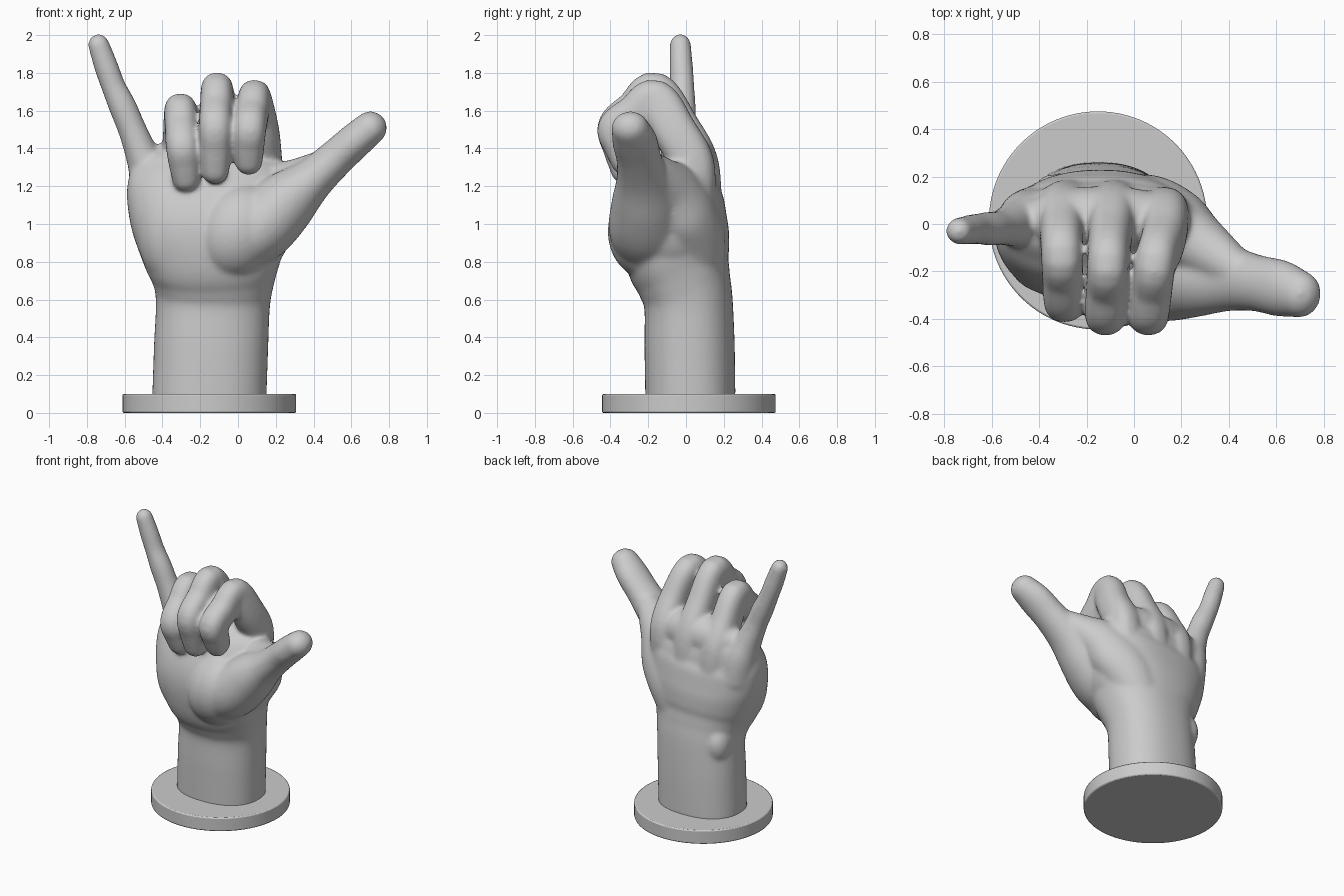
import bpy, bmesh, math
from mathutils import Vector, Matrix

if "Cube" in bpy.data.objects:
    bpy.data.objects.remove(bpy.data.objects["Cube"])


def spline(pts, steps):
    # Catmull-Rom through rows of numbers
    out = []
    n = len(pts)
    for i in range(n - 1):
        p = [pts[max(i - 1, 0)], pts[i], pts[i + 1], pts[min(i + 2, n - 1)]]
        for s in range(steps):
            t = s / steps
            out.append([0.5 * (2 * b + (c - a) * t + (2 * a - 5 * b + 4 * c - d) * t * t
                               + (3 * b - a - 3 * c + d) * t ** 3) for a, b, c, d in zip(*p)])
    out.append(list(pts[-1]))
    return out


def loft(bm, pts, ref, power=2.0, cap=1.0, steps=6, sides=32):
    # rows: x, y, z, half width along ref, half width across
    rows = spline(pts, steps)
    cs = [Vector(r[:3]) for r in rows]
    rings = []
    for i, r in enumerate(rows):
        t = (cs[min(i + 1, len(cs) - 1)] - cs[max(i - 1, 0)]).normalized()
        rings.append((cs[i], t, r[3], r[4]))
    c, t, a, b = rings[-1]
    for k in range(1, 7):  # rounded tip
        g = math.radians(k * 13.5)
        rings.append((c + t * min(a, b) * cap * math.sin(g), t, a * math.cos(g), b * math.cos(g)))
    loops = []
    for c, t, a, b in rings:
        w = t.cross(Vector(ref)).normalized()
        u = w.cross(t)
        loop = []
        for j in range(sides):
            g = 2 * math.pi * j / sides
            cx, sy = math.cos(g), math.sin(g)
            px = math.copysign(abs(cx) ** (2 / power), cx) * a
            py = math.copysign(abs(sy) ** (2 / power), sy) * b
            loop.append(bm.verts.new(c + u * px + w * py))
        loops.append(loop)
    for l0, l1 in zip(loops, loops[1:]):
        for j in range(sides):
            k = (j + 1) % sides
            bm.faces.new((l0[j], l0[k], l1[k], l1[j]))
    bm.faces.new(loops[0][::-1])
    bm.faces.new(loops[-1])


def blob(bm, loc, size, tilt=0.0):
    m = Matrix.Translation(loc) @ Matrix.Rotation(tilt, 4, 'Y') @ Matrix.Diagonal((*size, 1))
    bmesh.ops.create_uvsphere(bm, u_segments=32, v_segments=20, radius=1, matrix=m)


bm = bmesh.new()

# forearm and palm: z, x min, x max, y min, y max
arm = [(0.06, -.455, .15, -.215, .262), (0.35, -.445, .16, -.22, .258), (0.58, -.435, .17, -.222, .248),
       (0.70, -.455, .195, -.262, .238), (0.82, -.505, .235, -.32, .232), (1.0, -.565, .275, -.335, .225),
       (1.18, -.59, .275, -.265, .205), (1.28, -.575, .245, -.18, .178), (1.34, -.53, .20, -.12, .155)]
loft(bm, [((a + b) / 2, (c + d) / 2, z, (b - a) / 2, (d - c) / 2) for z, a, b, c, d in arm],
     (1, 0, 0), power=2.3, cap=0.2, sides=48)

# palm pads, knuckle ridge and wrist bone
blob(bm, (.0, -.2, .96), (.22, .215, .26), .45)
blob(bm, (.11, -.07, .91), (.15, .2, .24), .6)
blob(bm, (-.355, -.12, .96), (.185, .175, .3), -.1)
blob(bm, (-.13, .02, 1.33), (.37, .14, .15))
blob(bm, (-.345, .11, .61), (.085, .1, .13))

# thumb
loft(bm, [(0, -.16, .87, .2, .15), (.12, -.2, .98, .21, .18), (.26, -.215, 1.12, .18, .165),
          (.40, -.23, 1.24, .14, .115), (.52, -.25, 1.35, .12, .1), (.62, -.272, 1.44, .12, .095),
          (.70, -.297, 1.508, .1, .089)], (0, 1, 0))

# web between thumb and index knuckle
loft(bm, [(-.06, .07, .66, .13, .14), (.05, .04, .90, .17, .18), (.14, -.005, 1.06, .165, .2),
          (.23, -.06, 1.17, .14, .165), (.33, -.125, 1.24, .115, .115), (.45, -.205, 1.32, .08, .075)],
     (0, 1, 0))

# little finger
loft(bm, [(-.42, .03, 1.08, .13, .13), (-.46, .02, 1.24, .115, .12), (-.505, 0, 1.36, .09, .097),
          (-.56, -.015, 1.5, .076, .075), (-.61, -.02, 1.62, .074, .072), (-.66, -.02, 1.73, .065, .065),
          (-.70, -.025, 1.84, .064, .062), (-.738, -.03, 1.95, .057, .057)], (1, 0, 0))

# curled fingers: path points x, y, z with a shared thickness taper
widths = [(.11, .12), (.105, .12), (.096, .117), (.09, .116), (.09, .107), (.09, .102), (.086, .094), (.076, .088)]
curled = [
    [(.11, .03, 1.12), (.13, .03, 1.32), (.125, -.06, 1.49), (.09, -.165, 1.65), (.075, -.27, 1.578),
     (.062, -.367, 1.505), (.057, -.345, 1.42), (.057, -.31, 1.335)],
    [(-.08, .07, 1.12), (-.09, .05, 1.33), (-.1, -.045, 1.51), (-.11, -.165, 1.69), (-.115, -.265, 1.605),
     (-.12, -.367, 1.515), (-.12, -.345, 1.40), (-.12, -.31, 1.285)],
    [(-.28, .07, 1.12), (-.30, .05, 1.29), (-.305, -.025, 1.43), (-.305, -.13, 1.58), (-.30, -.22, 1.505),
     (-.295, -.312, 1.415), (-.285, -.295, 1.33), (-.275, -.265, 1.245)]]
for path in curled:
    loft(bm, [(*p, a * .97, b) for p, (a, b) in zip(path, widths)], (1, 0, 0), power=2.4)

bmesh.ops.recalc_face_normals(bm, faces=bm.faces)
me = bpy.data.meshes.new("hand")
bm.to_mesh(me)
bm.free()
hand = bpy.data.objects.new("hand", me)
bpy.context.collection.objects.link(hand)

# fuse everything into one smooth skin
fuse = hand.modifiers.new("fuse", 'REMESH')
fuse.mode = 'VOXEL'
fuse.voxel_size = 0.012
fuse.use_smooth_shade = True
soft = hand.modifiers.new("soften", 'SMOOTH')
soft.factor = 0.5
soft.iterations = 18

# round stand
bpy.ops.mesh.primitive_cylinder_add(vertices=96, radius=.46, depth=.1, location=(-.152, .015, .05))
stand = bpy.context.object
stand.name = "stand"
bev = stand.modifiers.new("edge", 'BEVEL')
bev.width = .008
bev.segments = 2
bpy.ops.object.shade_smooth_by_angle()
